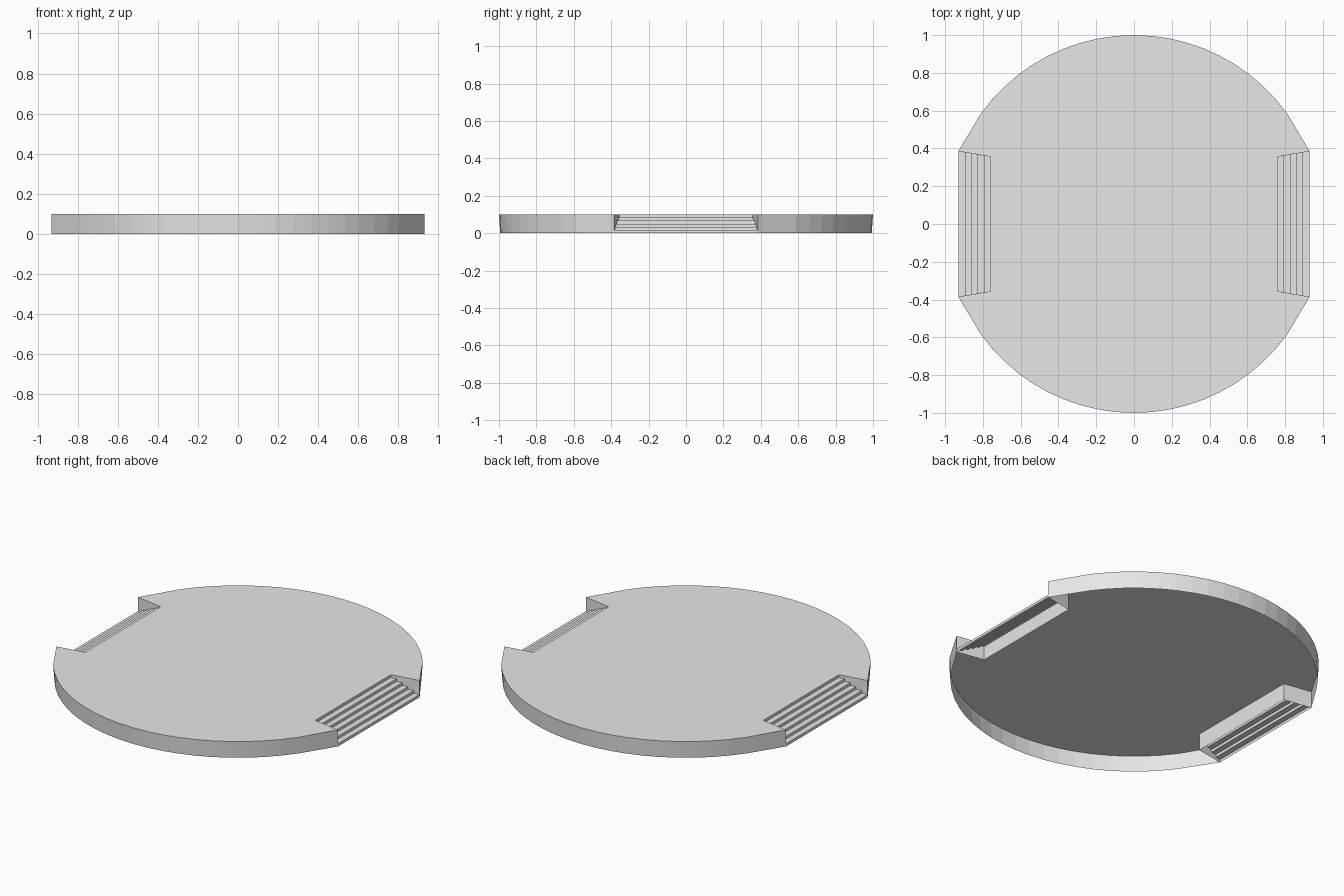
import bpy, bmesh
from math import cos, sin, radians

HEIGHT = 0.1
STEPS = 5
OUTER = (0.93, 0.385)   # notch corner on the rim
INNER = (0.76, 0.356)   # notch corner inside the plate
ARC_SEGMENTS = 20

cube = bpy.data.objects.get("Cube")
if cube:
    bpy.data.objects.remove(cube)

grey = bpy.data.materials.new("light_grey")
grey.use_nodes = True
grey.diffuse_color = (0.8, 0.8, 0.8, 1)
grey.node_tree.nodes["Principled BSDF"].inputs["Base Color"].default_value = (0.8, 0.8, 0.8, 1)


def finish(bm, name):
    mesh = bpy.data.meshes.new(name)
    bm.to_mesh(mesh)
    bm.free()
    mesh.materials.append(grey)
    obj = bpy.data.objects.new(name, mesh)
    bpy.context.collection.objects.link(obj)
    return obj


# Half outline, counter-clockwise: right notch, then the back arc
half = [(INNER[0], -INNER[1], 1), (INNER[0], INNER[1], 1), (OUTER[0], OUTER[1], 1)]
for i in range(ARC_SEGMENTS + 1):
    a = radians(36 + 108 * i / ARC_SEGMENTS)
    half.append((cos(a), sin(a), 0.993))
half.append((-OUTER[0], OUTER[1], 1))
outline = half + [(-x, -y, s) for x, y, s in half]

# Round platform: top plate with a thin, slightly tapered skirt, open below
bm = bmesh.new()
top = [bm.verts.new((x, y, HEIGHT)) for x, y, s in outline]
low = [bm.verts.new((x * s, y * s, 0)) for x, y, s in outline]
bm.faces.new(top)
n = len(top)
for i in range(n):
    j = (i + 1) % n
    bm.faces.new((low[i], low[j], top[j], top[i]))
finish(bm, "platform")


# Hollow stairs: a zigzag profile swept between the notch side walls
def stairs(name, side):
    profile = [(0.0, 0.0)]
    for k in range(STEPS):
        z = HEIGHT * (k + 1) / (STEPS + 1)
        profile += [(k / STEPS, z), ((k + 1) / STEPS, z)]
    bm = bmesh.new()
    rows = []
    for t, z in profile:
        x = OUTER[0] + (INNER[0] - OUTER[0]) * t
        y = OUTER[1] + (INNER[1] - OUTER[1]) * t
        rows.append([bm.verts.new((side * x, side * e * y, z)) for e in (-1, 1)])
    for (a, b), (c, d) in zip(rows, rows[1:]):
        bm.faces.new((a, b, d, c))
    finish(bm, name)


stairs("left_stairs", 1)
stairs("right_stairs", -1)
